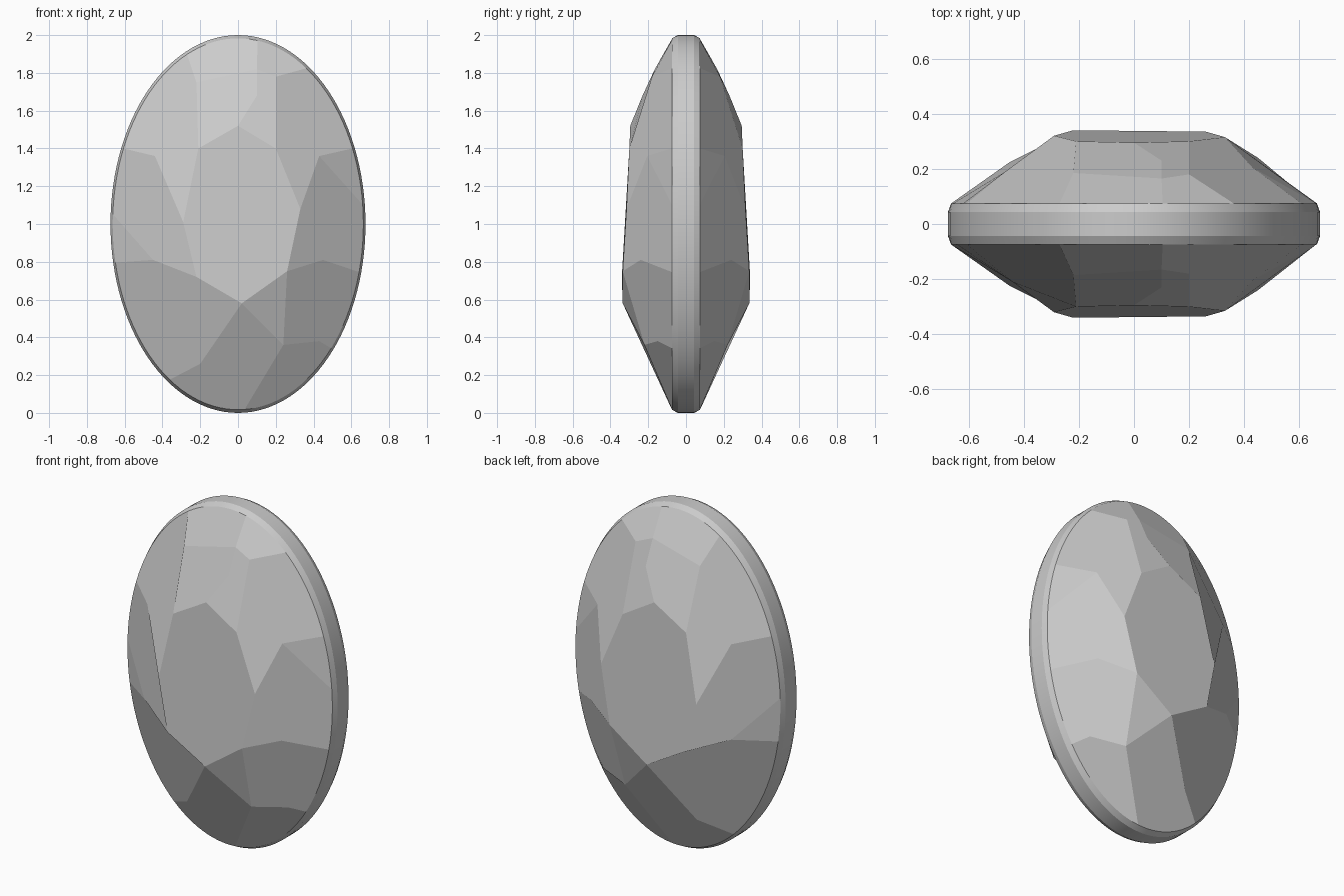
import bpy, bmesh
from math import sin, cos, radians

if "Cube" in bpy.data.objects:
    bpy.data.objects.remove(bpy.data.objects["Cube"])

A, B, STEP = 0.675, 1.0, 3          # oval half sizes, rim step in degrees

# interior facet corners: x, z, depth from the middle plane
P = dict(
    a=(0, 1.52, .295), b=(.2, 1.4, .30), c=(.33, 1.08, .315), d=(.26, .75, .335),
    e=(.02, .58, .335), f=(-.22, .72, .34), g=(-.29, 1.01, .32), h=(-.21, 1.4, .30),
    i=(-.44, 1.36, .21), j=(-.45, .81, .225), k=(.43, 1.36, .205), l=(.45, .81, .24),
    m=(.43, .38, .15), n=(.24, .36, .22), o=(-.2, .26, .185), q=(.2, 1.78, .18),
    r=(-.22, 1.75, .185), s=(.1, 1.68, .23), u=(.1, 1.82, .165))

# inner facets, then facets that touch the rim: lead corner, rim arc, other corners
INNER = ["abcdefgh", "ahrus", "asuqb", "ned"]
OUTER = [("r", 114, 81, "u"), ("u", 81, 57, "q"), ("q", 57, 24, "kcb"), ("k", 24, 6, ""),
         ("k", 6, -15, "ldc"), ("l", -15, -42, "mnd"), ("m", -42, -87, "n"),
         ("n", -87, -123, "oe"), ("o", -123, -168, "jfe"), ("j", -168, -183, ""),
         ("j", -183, -204, "igf"), ("i", -204, -246, "rhg")]

bm = bmesh.new()
N = 360 // STEP


def ring(scale, y):
    return [bm.verts.new((A * scale * cos(radians(t * STEP)), y,
                          1 + B * scale * sin(radians(t * STEP)))) for t in range(N)]


# girdle band with a small bevel on both sides
rings = [ring(s, y) for s, y in ((.983, -.075), (1, -.043), (1, .043), (.983, .075))]
for lo, hi in zip(rings, rings[1:]):
    for t in range(N):
        bm.faces.new((lo[t], lo[(t + 1) % N], hi[(t + 1) % N], hi[t]))
bm.edges.ensure_lookup_table()
for r in rings:
    for t in range(N):
        bm.edges.get((r[t], r[(t + 1) % N])).smooth = False

# faceted front and mirrored back
for side, rim in ((-1, rings[0]), (1, rings[3])):
    pts = {k: bm.verts.new((x, side * y, z)) for k, (x, z, y) in P.items()}
    loops = [[pts[k] for k in f] for f in INNER]
    for lead, t0, t1, tail in OUTER:
        arc = [rim[(t // STEP) % N] for t in range(t0, t1 - 1, -STEP)]
        loops.append([pts[lead]] + arc + [pts[k] for k in tail])
    for vs in loops:
        for e in bm.faces.new(vs).edges:
            e.smooth = False

bmesh.ops.recalc_face_normals(bm, faces=bm.faces)
for f in bm.faces:
    f.smooth = True
me = bpy.data.meshes.new("oval_gem")
bm.to_mesh(me)
bm.free()
bpy.context.collection.objects.link(bpy.data.objects.new("oval_gem", me))
